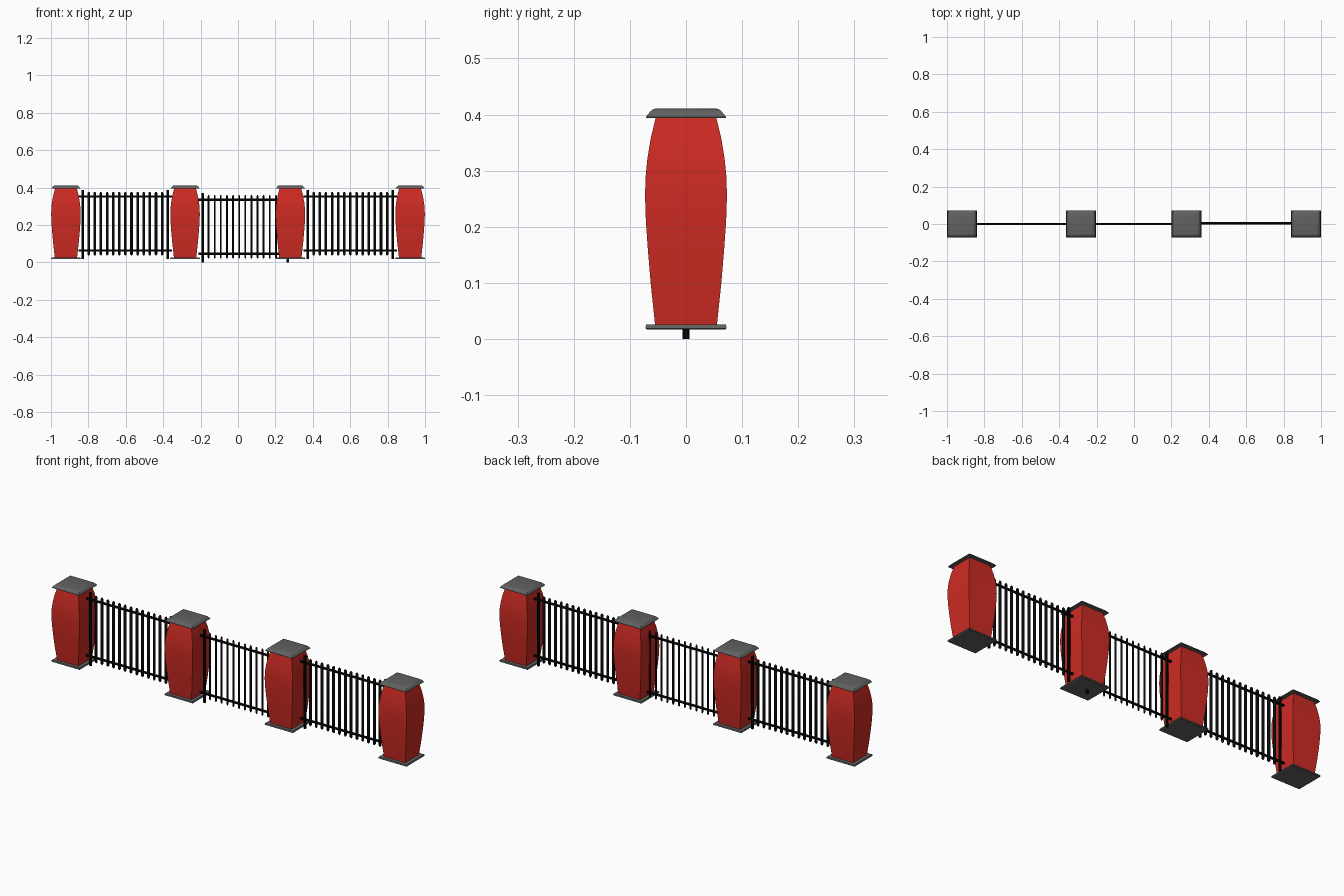
import bpy, bmesh, math
from mathutils import Matrix

if "Cube" in bpy.data.objects:
    bpy.data.objects.remove(bpy.data.objects["Cube"])


def material(name, rgb):
    m = bpy.data.materials.new(name)
    m.diffuse_color = (*rgb, 1)
    m.use_nodes = True
    m.node_tree.nodes["Principled BSDF"].inputs["Base Color"].default_value = m.diffuse_color
    return m


RED = material("red_paint", (0.62, 0.024, 0.017))
GREY = material("grey_stone", (0.12, 0.12, 0.12))
BLACK = material("black_iron", (0.003, 0.003, 0.003))


def finish(bm, name, mat, angle=30):
    bmesh.ops.recalc_face_normals(bm, faces=bm.faces)
    me = bpy.data.meshes.new(name)
    bm.to_mesh(me)
    bm.free()
    me.materials.append(mat)
    ob = bpy.data.objects.new(name, me)
    bpy.context.collection.objects.link(ob)
    bpy.ops.object.select_all(action='DESELECT')
    ob.select_set(True)
    bpy.context.view_layer.objects.active = ob
    bpy.ops.object.shade_smooth_by_angle(angle=math.radians(angle))
    return ob


def square_loft(name, cx, profile, mat):
    """Stack rectangular rings given as (half_x, half_y, z)."""
    bm = bmesh.new()
    rings = [[bm.verts.new((cx + sx * hx, sy * hy, z))
              for sx, sy in ((-1, -1), (1, -1), (1, 1), (-1, 1))]
             for hx, hy, z in profile]
    for a, b in zip(rings, rings[1:]):
        for i in range(4):
            j = (i + 1) % 4
            bm.faces.new((a[i], a[j], b[j], b[i]))
    bm.faces.new(rings[0][::-1])
    bm.faces.new(rings[-1])
    return finish(bm, name, mat)


def rod(bm, x, y, z0, z1, r, tip=0.0):
    """Upright round bar, with optional rounded ends."""
    rings = [(z0, r), (z1, r)]
    if tip:
        rings = [(z0, r * 0.4), (z0 + tip, r), (z1 - tip, r), (z1, r * 0.4)]
    n = 10
    loops = [[bm.verts.new((x + rr * math.cos(math.tau * i / n),
                            y + rr * math.sin(math.tau * i / n), z))
              for i in range(n)] for z, rr in rings]
    for a, b in zip(loops, loops[1:]):
        for i in range(n):
            j = (i + 1) % n
            bm.faces.new((a[i], a[j], b[j], b[i]))
    bm.faces.new(loops[0][::-1])
    bm.faces.new(loops[-1])


# Pillars: bulging red body, grey base slab and sloped grey cap
body = [(0.055, 0.024), (0.063, 0.1), (0.068, 0.16), (0.0715, 0.21), (0.073, 0.255),
        (0.072, 0.29), (0.069, 0.32), (0.063, 0.357), (0.0535, 0.397)]
for n, cx in enumerate((-0.92, -0.283, 0.28, 0.92), 1):
    square_loft(f"pillar_body_{n}", cx, [(h * 1.08, h, z) for h, z in body], RED)
    square_loft(f"pillar_base_{n}", cx,
                [(0.077, 0.070, 0.017), (0.08, 0.0725, 0.019), (0.078, 0.071, 0.026)], GREY)
    square_loft(f"pillar_cap_{n}", cx,
                [(0.077, 0.0715, 0.394), (0.077, 0.0715, 0.396), (0.070, 0.064, 0.405),
                 (0.065, 0.059, 0.4095), (0.058, 0.053, 0.411)], GREY)

# Railing panels: centre x, y, base height, slat radius
panels = (("left", -0.602, 0.0, 0.017, 0.0068),
          ("middle", 0.039, 0.0, 0.0, 0.0048),
          ("right", 0.601, 0.004, 0.017, 0.0068))
for side, cx, y, z, r in panels:
    # End posts
    bm = bmesh.new()
    for s in (-1, 1):
        rod(bm, cx + s * 0.227, y, z, z + 0.37, 0.0068)
    finish(bm, f"{side}_end_posts", BLACK)
    # Thin slats with rounded ends
    bm = bmesh.new()
    for i in range(13):
        rod(bm, cx + (i - 6) * 0.0327, y, z + 0.02, z + 0.36, r, 0.006)
    finish(bm, f"{side}_slats", BLACK, 50)
    # Horizontal rails
    bm = bmesh.new()
    for rz in (0.046, 0.335):
        bmesh.ops.create_cone(
            bm, cap_ends=True, segments=10, radius1=0.006, radius2=0.006, depth=0.50,
            matrix=Matrix.Translation((cx, y, z + rz)) @ Matrix.Rotation(math.pi / 2, 4, 'Y'))
    finish(bm, f"{side}_rails", BLACK)
